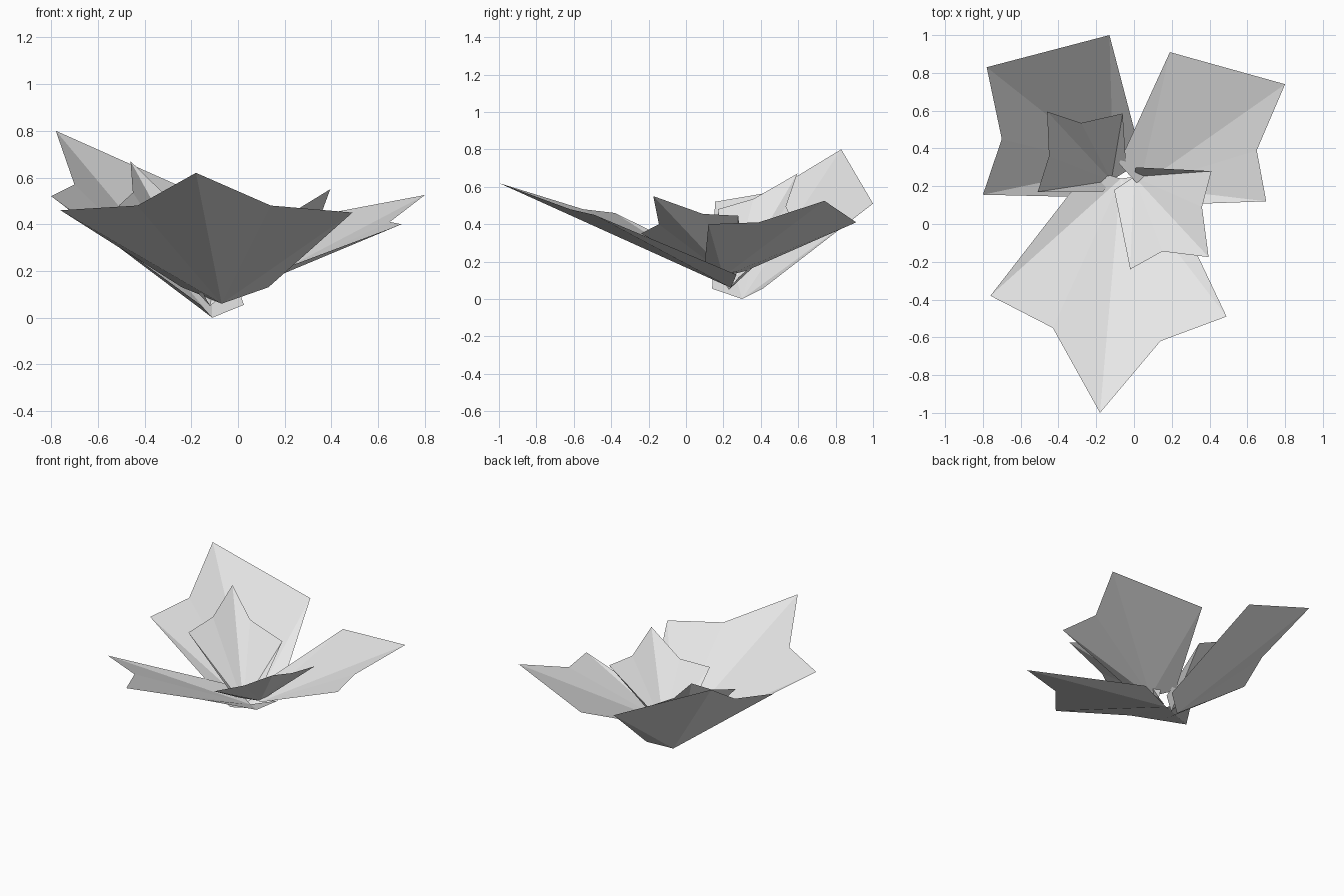
import bpy
import bmesh
from mathutils import Vector

if "Cube" in bpy.data.objects:
    bpy.data.objects.remove(bpy.data.objects["Cube"], do_unlink=True)


def make_material(name, colour):
    material = bpy.data.materials.new(name)
    material.use_nodes = True
    material.diffuse_color = colour
    shader = next(n for n in material.node_tree.nodes if n.type == "BSDF_PRINCIPLED")
    shader.inputs["Base Color"].default_value = colour
    shader.inputs["Roughness"].default_value = 0.8
    return material


pale_grey = make_material("pale_grey", (0.8, 0.8, 0.8, 1.0))


def make_leaf(name, base, outline):
    """Folded sheet: triangles fan out from the low base point to the rim."""
    bm = bmesh.new()
    root = bm.verts.new(base)
    rim = [bm.verts.new(Vector(point)) for point in outline]
    for first, second in zip(rim, rim[1:]):
        bm.faces.new((root, first, second))
    # Keep the upper side of every sheet as its outside
    bm.normal_update()
    for face in bm.faces:
        if face.normal.z < 0:
            face.normal_flip()
    mesh = bpy.data.meshes.new(name)
    bm.to_mesh(mesh)
    bm.free()
    mesh.materials.append(pale_grey)
    leaf = bpy.data.objects.new(name, mesh)
    bpy.context.collection.objects.link(leaf)
    return leaf


# Rim order: stem corner, lobe, notch, tip, notch, lobe, stem corner
make_leaf("large_front_leaf", (-.07, .24, .06), [
    (.13, .27, .13), (.49, -.49, .45), (.14, -.62, .48), (-.18, -1, .62),
    (-.43, -.55, .48), (-.76, -.38, .46), (-.24, .29, .13)])

# The two back leaves have a straight inner edge without a notch
make_leaf("large_back_right_leaf", (-.11, .3, 0), [
    (.025, .41, .055), (-.13, 1, .51), (-.78, .83, .8),
    (-.7, .45, .57), (-.8, .155, .52), (-.16, .14, .055)])

make_leaf("large_back_left_leaf", (.03, .2, .12), [
    (-.08, .32, .15), (.19, .91, .41), (.8, .74, .525),
    (.65, .39, .41), (.7, .12, .4), (.14, .1, .19)])

# Small inner leaves
make_leaf("small_right_leaf", (-.12, .23, .05), [
    (-.04, .28, .115), (-.06, .585, .38), (-.28, .535, .495), (-.46, .595, .67),
    (-.45, .36, .535), (-.51, .17, .48), (-.165, .17, .135)])

make_leaf("small_left_leaf", (0, .25, .1), [
    (-.105, .18, .12), (-.02, -.24, .35), (.15, -.145, .4), (.395, -.175, .55),
    (.36, .09, .455), (.41, .28, .445), (.01, .3, .19)])
